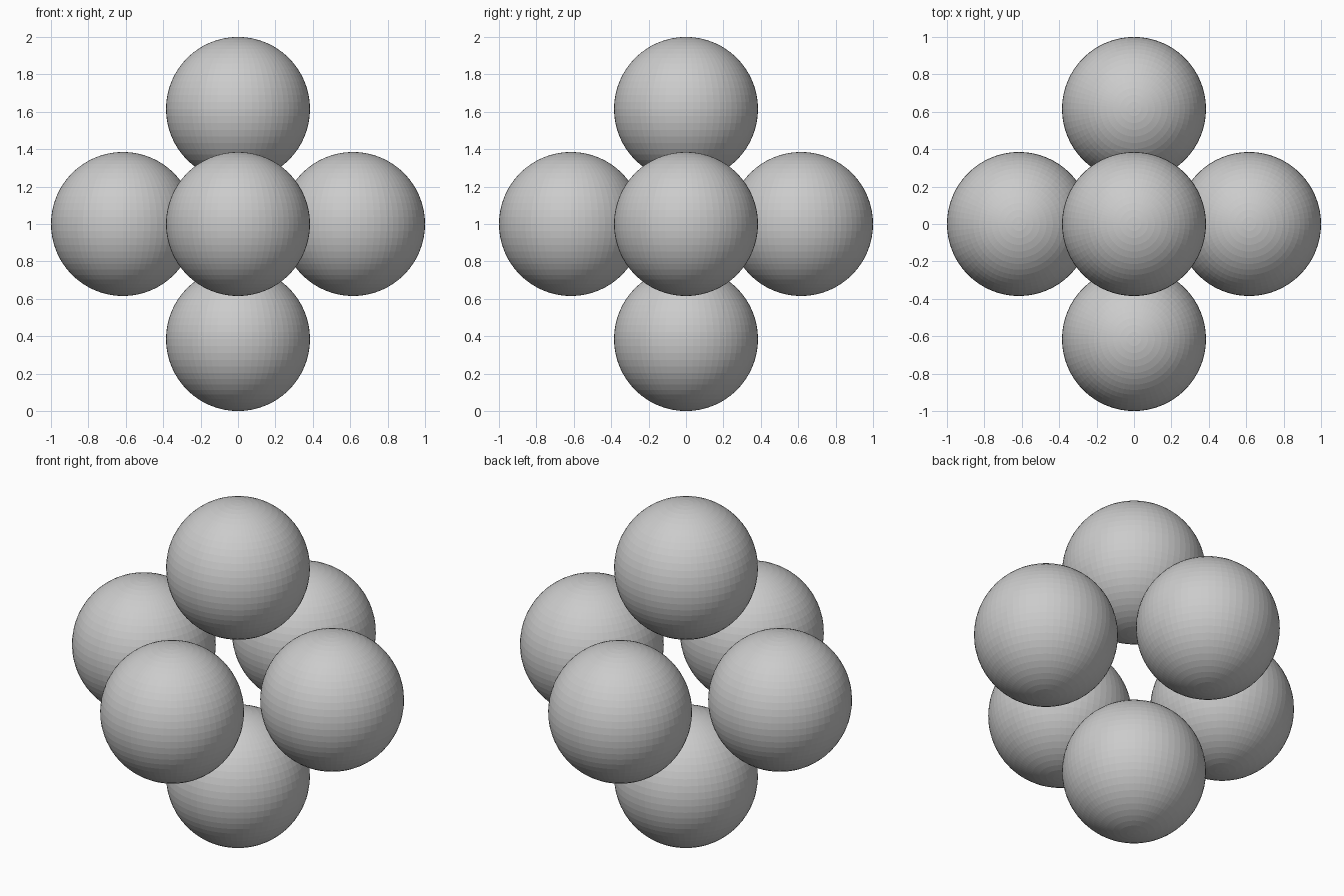
import bpy
from mathutils import Vector

if "Cube" in bpy.data.objects:
    bpy.data.objects.remove(bpy.data.objects["Cube"])

RADIUS = 0.385
OFFSET = 1.0 - RADIUS
CENTRE = Vector((0, 0, 1))

grey = bpy.data.materials.new("light_grey")
grey.diffuse_color = (0.6, 0.6, 0.6, 1)
grey.use_nodes = True
grey.node_tree.nodes["Principled BSDF"].inputs["Base Color"].default_value = grey.diffuse_color


def ball(name, direction):
    bpy.ops.mesh.primitive_uv_sphere_add(
        segments=64, ring_count=32, radius=RADIUS,
        location=CENTRE + Vector(direction) * OFFSET)
    obj = bpy.context.object
    obj.name = name
    obj.data.materials.append(grey)
    bpy.ops.object.shade_flat()


# Six separate balls at the corners of an octahedron
for name, direction in {
    "right_ball": (1, 0, 0), "left_ball": (-1, 0, 0),
    "back_ball": (0, 1, 0), "front_ball": (0, -1, 0),
    "top_ball": (0, 0, 1), "bottom_ball": (0, 0, -1),
}.items():
    ball(name, direction)
